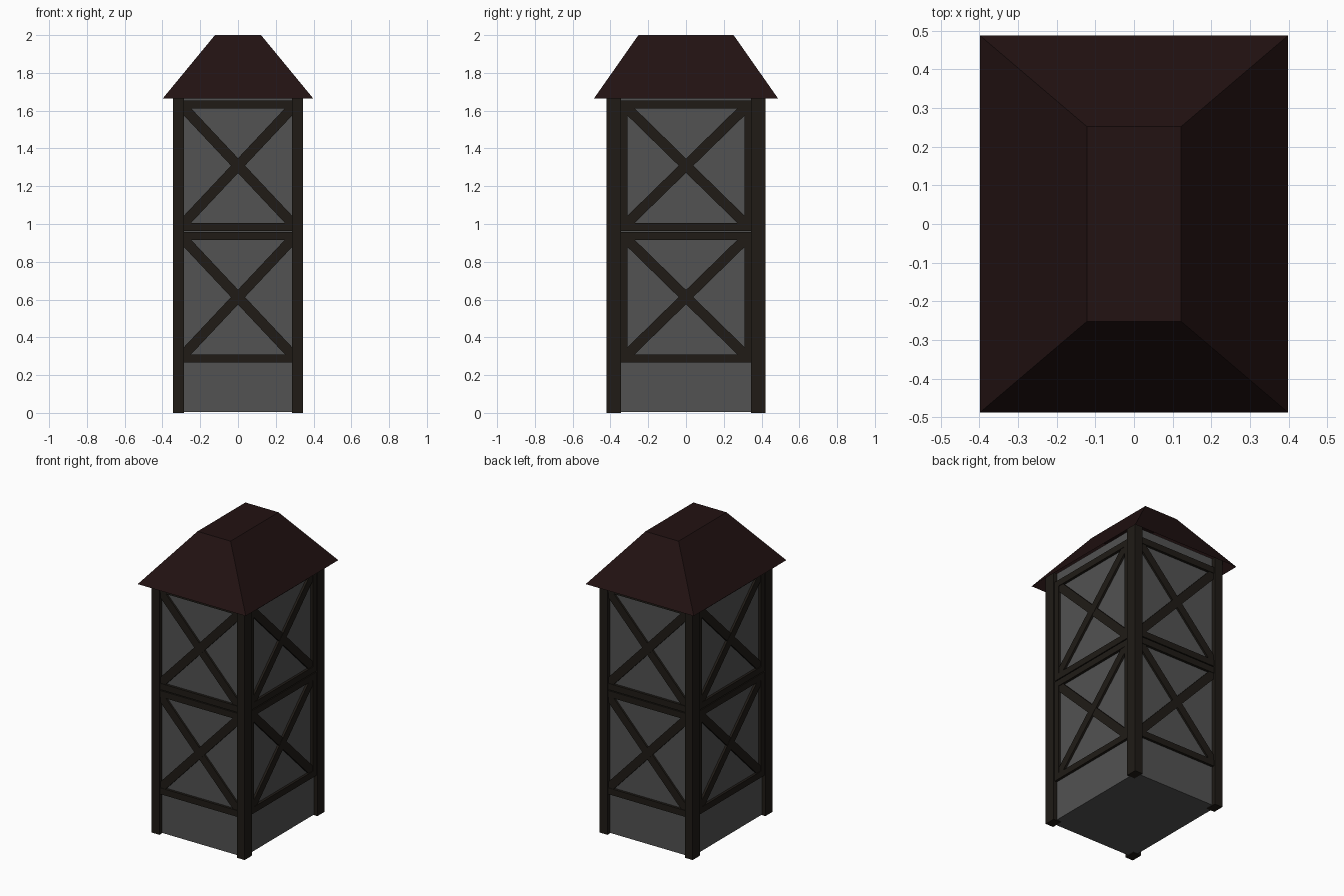
import bpy, bmesh
from math import atan2, hypot, pi
from mathutils import Matrix, Vector

if "Cube" in bpy.data.objects:
    bpy.data.objects.remove(bpy.data.objects["Cube"])


def material(name, r, g, b):
    m = bpy.data.materials.new(name)
    m.diffuse_color = (r, g, b, 1)
    m.use_nodes = True
    m.node_tree.nodes["Principled BSDF"].inputs["Base Color"].default_value = m.diffuse_color
    return m


WALL = material("plaster", 0.085, 0.085, 0.085)
WOOD = material("dark_wood", 0.014, 0.011, 0.008)
ROOF = material("roof_tile", 0.016, 0.006, 0.006)


def finish(name, bm, mat):
    bmesh.ops.recalc_face_normals(bm, faces=bm.faces)
    me = bpy.data.meshes.new(name)
    bm.to_mesh(me)
    bm.free()
    me.materials.append(mat)
    ob = bpy.data.objects.new(name, me)
    bpy.context.collection.objects.link(ob)
    return ob


def box(bm, lo, hi, matrix=Matrix()):
    lo, hi = Vector(lo), Vector(hi)
    m = Matrix.Translation((lo + hi) / 2) @ Matrix.Diagonal((*(hi - lo), 1))
    bmesh.ops.create_cube(bm, size=1, matrix=matrix @ m)


PX, PY = 0.343, 0.42      # outer faces of the corner posts
IX, IY = 0.285, 0.345     # inner faces of the corner posts
RECESS = 0.025            # wall set back behind the posts
TOP = 1.72                # walls and posts run up inside the hollow roof

# Plaster core
bm = bmesh.new()
box(bm, (RECESS - PX, RECESS - PY, 0.004), (PX - RECESS, PY - RECESS, TOP))
finish("walls", bm, WALL)

# Corner posts
for sx in (-1, 1):
    for sy in (-1, 1):
        bm = bmesh.new()
        xs, ys = sorted((sx * IX, sx * PX)), sorted((sy * IY, sy * PY))
        box(bm, (xs[0], ys[0], 0), (xs[1], ys[1], TOP))
        finish("corner_post", bm, WOOD)


def braced_frame(name, half, opening, dist, z0, turn):
    """Rails, studs and crossed braces on one face, facing -y before turning."""
    bm = bmesh.new()
    rot = Matrix.Rotation(turn, 4, 'Z')
    z1, rail = z0 + 0.69, 0.042
    front, back = -dist + 0.008, -dist + RECESS + 0.01
    for z in (z0, z1 - rail):
        box(bm, (-half, front, z), (half, back, z + rail), rot)
    if opening < half:
        for lo, hi in ((-half, -opening), (opening, half)):
            box(bm, (lo, front, z0 + rail), (hi, back, z1 - rail), rot)
    # Crossed diagonals meeting at the middle of the opening
    h = 0.69 / 2 - rail
    length, angle = hypot(opening, h), atan2(h, opening)
    for s, inset in ((-1, 0.003), (1, 0.0045)):
        m = rot @ Matrix.Translation((0, 0, (z0 + z1) / 2)) @ Matrix.Rotation(s * angle, 4, 'Y')
        box(bm, (-length, front + inset, -0.027), (length, back, 0.027), m)
    finish(name, bm, WOOD)


# Two tiers of framing on every side
for z in (0.268, 0.964):
    for turn, half, opening, dist, side in (
            (0, IX, IX, PY, "front"), (pi, IX, IX, PY, "back"),
            (pi / 2, IY, 0.31, PX, "right"), (-pi / 2, IY, 0.31, PX, "left")):
        braced_frame(side + "_braced_frame", half, opening, dist, z, turn)

# Hollow hipped roof with a flat top
bm = bmesh.new()
corners = ((-1, -1), (1, -1), (1, 1), (-1, 1))
eave = [bm.verts.new((0.398 * x, 0.487 * y, 1.665)) for x, y in corners]
crown = [bm.verts.new((0.122 * x, 0.252 * y, 2.0)) for x, y in corners]
for i in range(4):
    j = (i + 1) % 4
    bm.faces.new((eave[i], eave[j], crown[j], crown[i]))
bm.faces.new(crown)
finish("roof", bm, ROOF)
